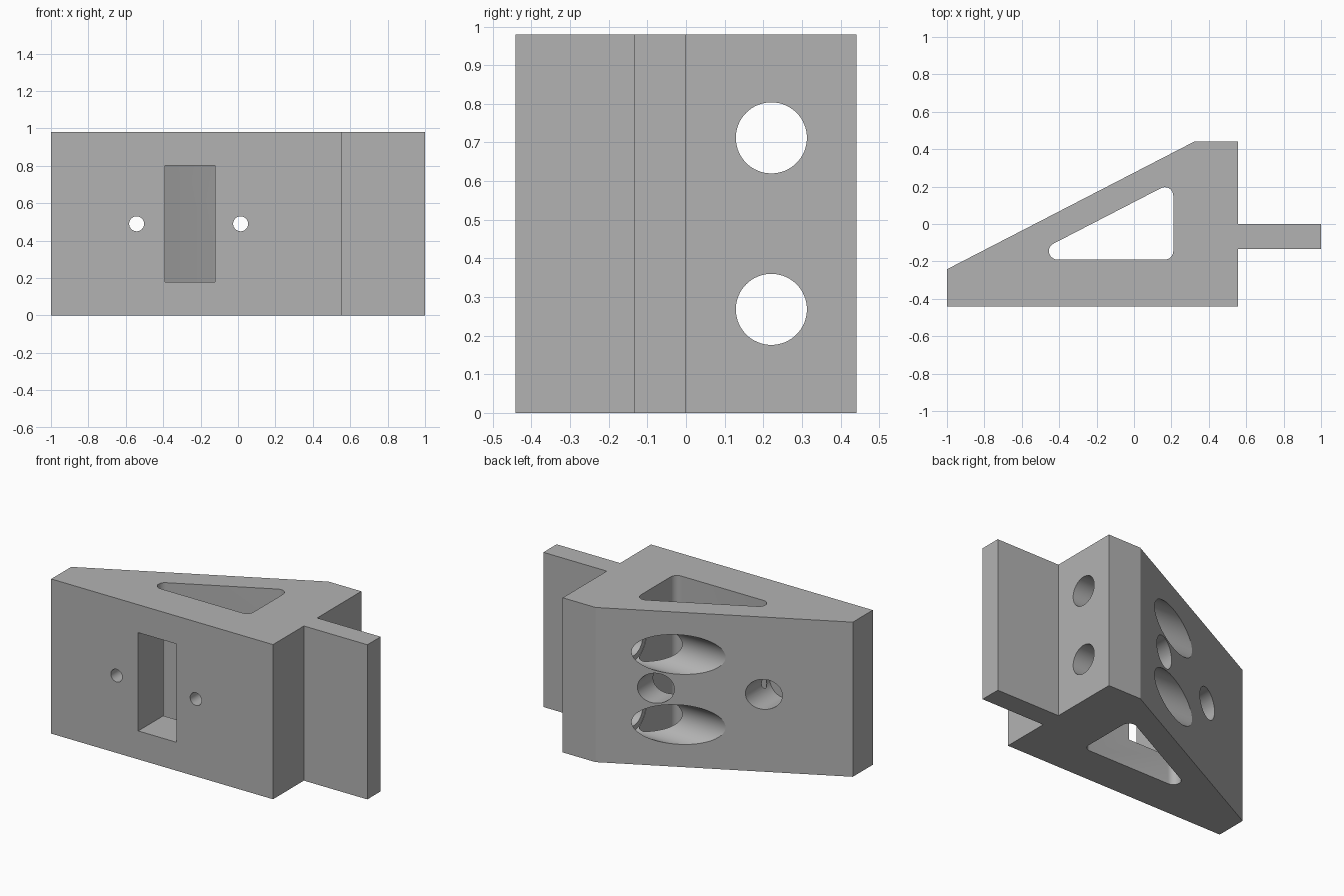
import bpy, bmesh, math
from mathutils import Matrix, Vector

cube = bpy.data.objects.get("Cube")
if cube:
    bpy.data.objects.remove(cube, do_unlink=True)

HEIGHT = 0.98
MID = HEIGHT / 2

# One plain grey for the whole part
grey = bpy.data.materials.new("plain_grey")
grey.use_nodes = True
colour = (0.45, 0.45, 0.45, 1)
grey.diffuse_color = colour
grey.node_tree.nodes["Principled BSDF"].inputs["Base Color"].default_value = colour


def add_object(name, bm):
    bmesh.ops.recalc_face_normals(bm, faces=bm.faces)
    mesh = bpy.data.meshes.new(name)
    bm.to_mesh(mesh)
    bm.free()
    obj = bpy.data.objects.new(name, mesh)
    obj.data.materials.append(grey)
    bpy.context.collection.objects.link(obj)
    return obj


def prism(name, outline, z0, z1):
    bm = bmesh.new()
    face = bm.faces.new([bm.verts.new((x, y, z0)) for x, y in outline])
    side = bmesh.ops.extrude_face_region(bm, geom=[face])["geom"]
    bmesh.ops.translate(bm, vec=(0, 0, z1 - z0),
                        verts=[v for v in side if isinstance(v, bmesh.types.BMVert)])
    return add_object(name, bm)


def rod(name, start, end, radius):
    start, end = Vector(start), Vector(end)
    axis = end - start
    turn = axis.to_track_quat("Z", "Y").to_matrix().to_4x4()
    bm = bmesh.new()
    bmesh.ops.create_cone(bm, cap_ends=True, segments=64, radius1=radius, radius2=radius,
                          depth=axis.length, matrix=Matrix.Translation((start + end) / 2) @ turn)
    return add_object(name, bm)


def arc(cx, cy, radius, a0, a1, steps=10):
    angles = [math.radians(a0 + (a1 - a0) * i / steps) for i in range(steps + 1)]
    return [(cx + radius * math.cos(a), cy + radius * math.sin(a)) for a in angles]


# Wedge body with its side tab
bracket = prism("wedge_bracket", [
    (-1, -0.442), (0.555, -0.442), (0.555, -0.133), (1, -0.133), (1, 0),
    (0.555, 0), (0.555, 0.442), (0.325, 0.442), (-1, -0.242)], 0, HEIGHT)

# Rounded triangular pocket through the full height, parallel to the slope
slope = 0.684 / 1.325
normal = 90 + math.degrees(math.atan(slope))
r, right, left, low = 0.045, 0.165, -0.41, -0.145
pocket = (arc(right, low, r, -90, 0)
          + arc(right, low + (right - left) * slope, r, 0, normal)
          + arc(left, low, r, normal, 270))
cutters = [prism("pocket_cutter", pocket, -0.1, HEIGHT + 0.1)]

# Rectangular window from the front into the pocket
cutters.append(prism("window_cutter", [(-0.39, -0.6), (-0.122, -0.6),
                                       (-0.122, -0.15), (-0.39, -0.15)], 0.18, 0.803))

# Front screw holes with wide recesses from the slope
for x in (-0.542, 0.014):
    cutters.append(rod("screw_cutter", (x, -0.6, MID), (x, 0.6, MID), 0.04))
    cutters.append(rod("screw_recess_cutter", (x, -0.2, MID), (x, 0.6, MID), 0.095))

# Side bolt holes with wide recesses from the slope
for z in (MID - 0.222, MID + 0.222):
    cutters.append(rod("bolt_cutter", (-0.9, 0.221, z), (0.8, 0.221, z), 0.092))
    cutters.append(rod("bolt_recess_cutter", (-0.9, 0.221, z), (0.212, 0.221, z), 0.125))

# Cut everything out, then drop the cutters
bpy.context.view_layer.objects.active = bracket
for cutter in cutters:
    cutter.hide_render = True
    mod = bracket.modifiers.new("cut", "BOOLEAN")
    mod.operation = "DIFFERENCE"
    mod.solver = "EXACT"
    mod.object = cutter
    bpy.ops.object.modifier_apply(modifier=mod.name)
for cutter in cutters:
    bpy.data.objects.remove(cutter, do_unlink=True)

# Smooth hole walls, sharp edges
bpy.ops.object.select_all(action="DESELECT")
bracket.select_set(True)
bpy.ops.object.shade_smooth_by_angle(angle=math.radians(25))
